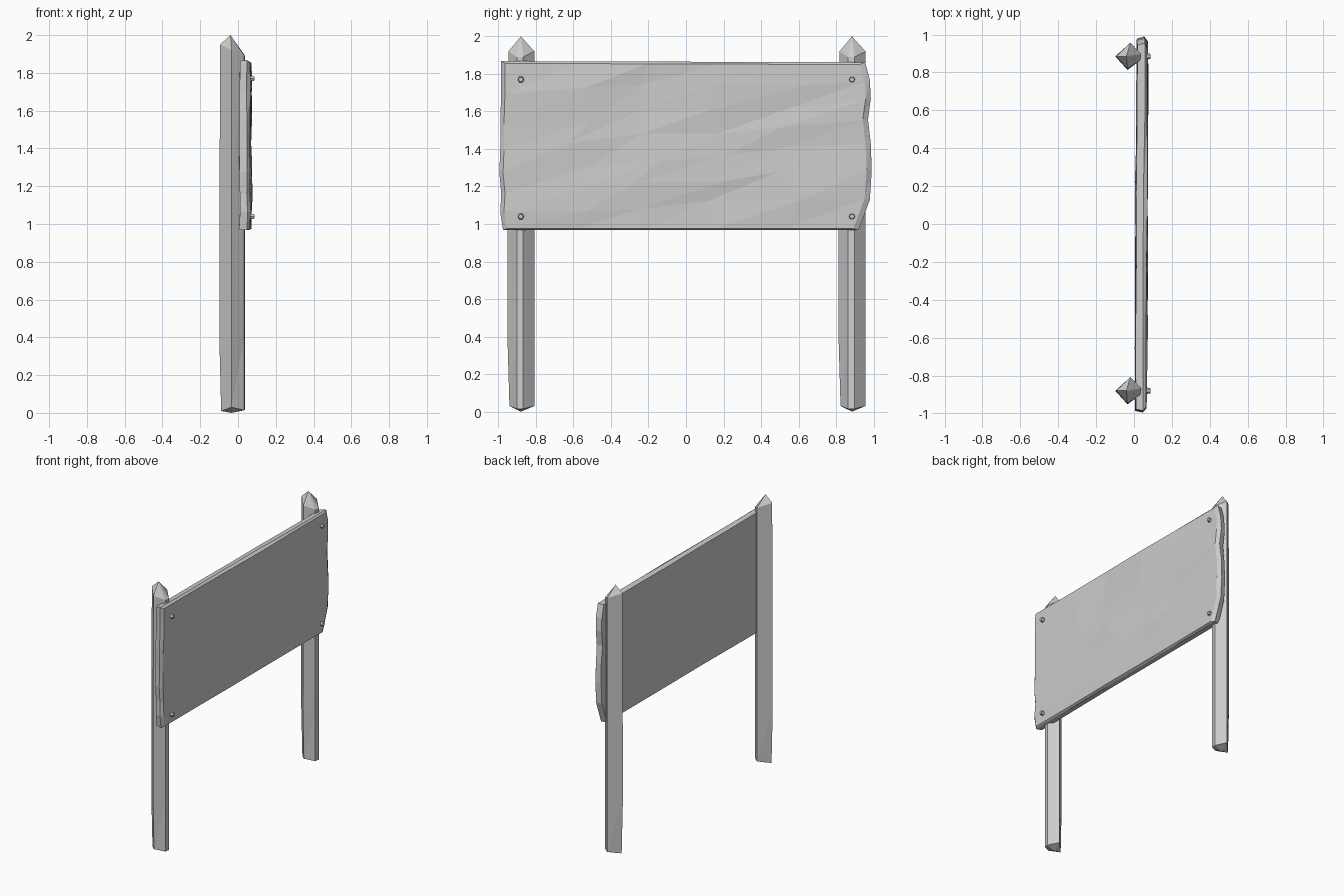
import bpy, bmesh, math, random
from mathutils import Vector, Matrix

if "Cube" in bpy.data.objects:
    bpy.data.objects.remove(bpy.data.objects["Cube"])

random.seed(4)


def make_object(name, bm):
    bmesh.ops.recalc_face_normals(bm, faces=bm.faces)
    mesh = bpy.data.meshes.new(name)
    bm.to_mesh(mesh)
    bm.free()
    ob = bpy.data.objects.new(name, mesh)
    bpy.context.collection.objects.link(ob)
    return ob


# Rough-hewn five-sided post, turned edge-on, with a pointed top
section = [(-0.065, 0.0), (0.015, 0.072), (0.072, 0.012), (0.066, -0.022), (0.0, -0.072)]
shoulder = [1.95, 1.92, 1.89, 1.89, 1.92]
foot = [0.01, 0.03, 0.015, 0.015, 0.03]


def post(name, y):
    bm = bmesh.new()
    rings = []
    for scale, level in ((0.85, 0.0), (1.0, 0.4), (0.98, 1.2), (0.93, 1.9)):
        ring = []
        for i, (px, py) in enumerate(section):
            z = foot[i] if level == 0 else shoulder[i] if level == 1.9 else level
            s = scale if i in (0, 4) else 1.0
            ring.append(bm.verts.new((-0.034 + px * s, y + py * s, z)))
        rings.append(ring)
    for lo, hi in zip(rings, rings[1:]):
        for i in range(5):
            j = (i + 1) % 5
            bm.faces.new((lo[i], lo[j], hi[j], hi[i]))
    tip = bm.verts.new((-0.04, y, 2.0))
    base = bm.verts.new((-0.034, y, 0.01 if y else 0))
    base.co.z = 0.0
    for i in range(5):
        j = (i + 1) % 5
        bm.faces.new((rings[-1][i], rings[-1][j], tip))
        bm.faces.new((rings[0][j], rings[0][i], base))
    bmesh.ops.triangulate(bm, faces=bm.faces)
    return make_object(name, bm)


for side, y in (("left", -0.88), ("right", 0.885)):
    post(side + "_post", y)

# Sign board: uneven chipped outline, long slanting facets on the face
COLS, ROWS = 5, 7
left = [-0.975, -0.99, -0.985, -0.995, -0.99, -0.99, -0.985, -0.985]
right = [0.92, 0.98, 0.99, 0.985, 0.97, 0.985, 0.98, 0.955]


def layer(bm, x, inset, rough):
    grid = []
    for r in range(ROWS + 1):
        row = []
        for c in range(COLS + 1):
            u, v = c / COLS, r / ROWS
            inner = 0 < r < ROWS and 0 < c < COLS
            y = left[r] + inset + (right[r] - left[r] - 2.4 * inset) * u
            z = 0.967 + inset * 0.4 + (0.895 - inset * 1.0 + 0.006 * (1 - u)) * v
            z += 0.16 * (u - 0.5) * math.sin(math.pi * v)
            dx = random.uniform(-rough, rough)
            if inner:
                y += random.uniform(-0.1, 0.1)
                z += random.uniform(-0.02, 0.02)
            else:
                dx *= 0.4
            row.append(bm.verts.new((x + dx + 0.008 * (u - 0.5), y, z)))
        grid.append(row)
    return grid


def rim(g):
    return (g[0] + [row[-1] for row in g[1:]] + g[-1][-2::-1]
            + [row[0] for row in g[-2:0:-1]])


bm = bmesh.new()
front = layer(bm, 0.068, 0.02, 0.009)
back = layer(bm, 0.012, 0.008, 0.007)
for g in (front, back):
    for r in range(ROWS):
        for c in range(COLS):
            a, b, d, e = g[r][c], g[r][c + 1], g[r + 1][c + 1], g[r + 1][c]
            bm.faces.new((a, b, d))
            bm.faces.new((a, d, e))
# Middle band gives the board its bevelled, hacked edge
middle = layer(bm, 0.052, 0.0, 0.008)
band = rim(middle)
keep = set(band)
bmesh.ops.delete(bm, geom=[v for row in middle for v in row if v not in keep], context='VERTS')
for p, q in ((rim(front), band), (band, rim(back))):
    for i in range(len(p)):
        j = (i + 1) % len(p)
        bm.faces.new((p[i], p[j], q[j]))
        bm.faces.new((p[i], q[j], q[i]))
make_object("sign_board", bm)

# Hammered nail heads at the four corners
for i, (y, z) in enumerate([(-0.88, 1.77), (0.885, 1.77), (-0.88, 1.04), (0.885, 1.04)]):
    bm = bmesh.new()
    bmesh.ops.create_cone(bm, cap_ends=True, segments=6, radius1=0.02, radius2=0.013, depth=0.035,
                          matrix=Matrix.Translation((0.07, y, z)) @ Matrix.Rotation(math.pi / 2, 4, 'Y'))
    make_object("nail_%d" % (i + 1), bm)
